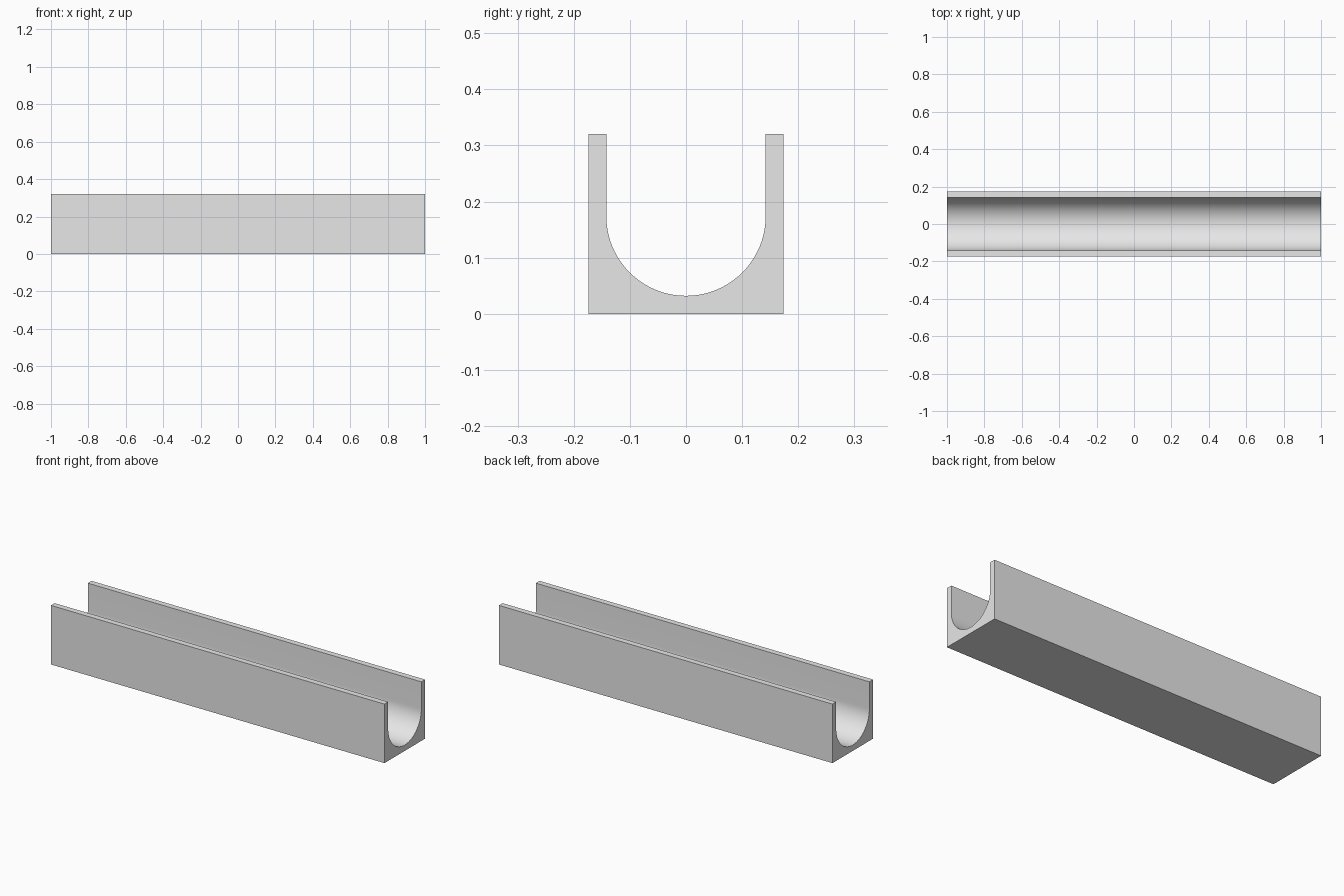
import bpy
import bmesh
from math import cos, sin, pi, radians

cube = bpy.data.objects.get("Cube")
if cube:
    bpy.data.objects.remove(cube, do_unlink=True)

LENGTH, HEIGHT = 2.0, 0.32
HALF_WIDTH, RADIUS = 0.174, 0.142
ARC_CENTRE_Z = 0.174
SEGMENTS = 48

# Plain grey material
grey = bpy.data.materials.new("plain_grey")
grey.use_nodes = True
colour = (0.8, 0.8, 0.8, 1.0)
grey.diffuse_color = colour
grey.node_tree.nodes["Principled BSDF"].inputs["Base Color"].default_value = colour

# Cross-section: square outside, round-bottomed trough inside (y, z)
section = [(-RADIUS, HEIGHT), (-HALF_WIDTH, HEIGHT), (-HALF_WIDTH, 0),
           (HALF_WIDTH, 0), (HALF_WIDTH, HEIGHT), (RADIUS, HEIGHT)]
for i in range(SEGMENTS + 1):
    a = -pi * i / SEGMENTS
    section.append((RADIUS * cos(a), ARC_CENTRE_Z + RADIUS * sin(a)))

# Extrude the section along the channel's length
bm = bmesh.new()
end = bm.faces.new([bm.verts.new((-LENGTH / 2, y, z)) for y, z in section])
extruded = bmesh.ops.extrude_face_region(bm, geom=[end], use_keep_orig=True)
far_verts = [g for g in extruded["geom"] if isinstance(g, bmesh.types.BMVert)]
bmesh.ops.translate(bm, verts=far_verts, vec=(LENGTH, 0, 0))
bmesh.ops.recalc_face_normals(bm, faces=bm.faces)

mesh = bpy.data.meshes.new("channel")
bm.to_mesh(mesh)
bm.free()
mesh.materials.append(grey)
channel = bpy.data.objects.new("channel", mesh)
bpy.context.collection.objects.link(channel)

# Smooth trough with crisp outer edges
bpy.ops.object.select_all(action="DESELECT")
channel.select_set(True)
bpy.context.view_layer.objects.active = channel
bpy.ops.object.shade_smooth_by_angle(angle=radians(30))
